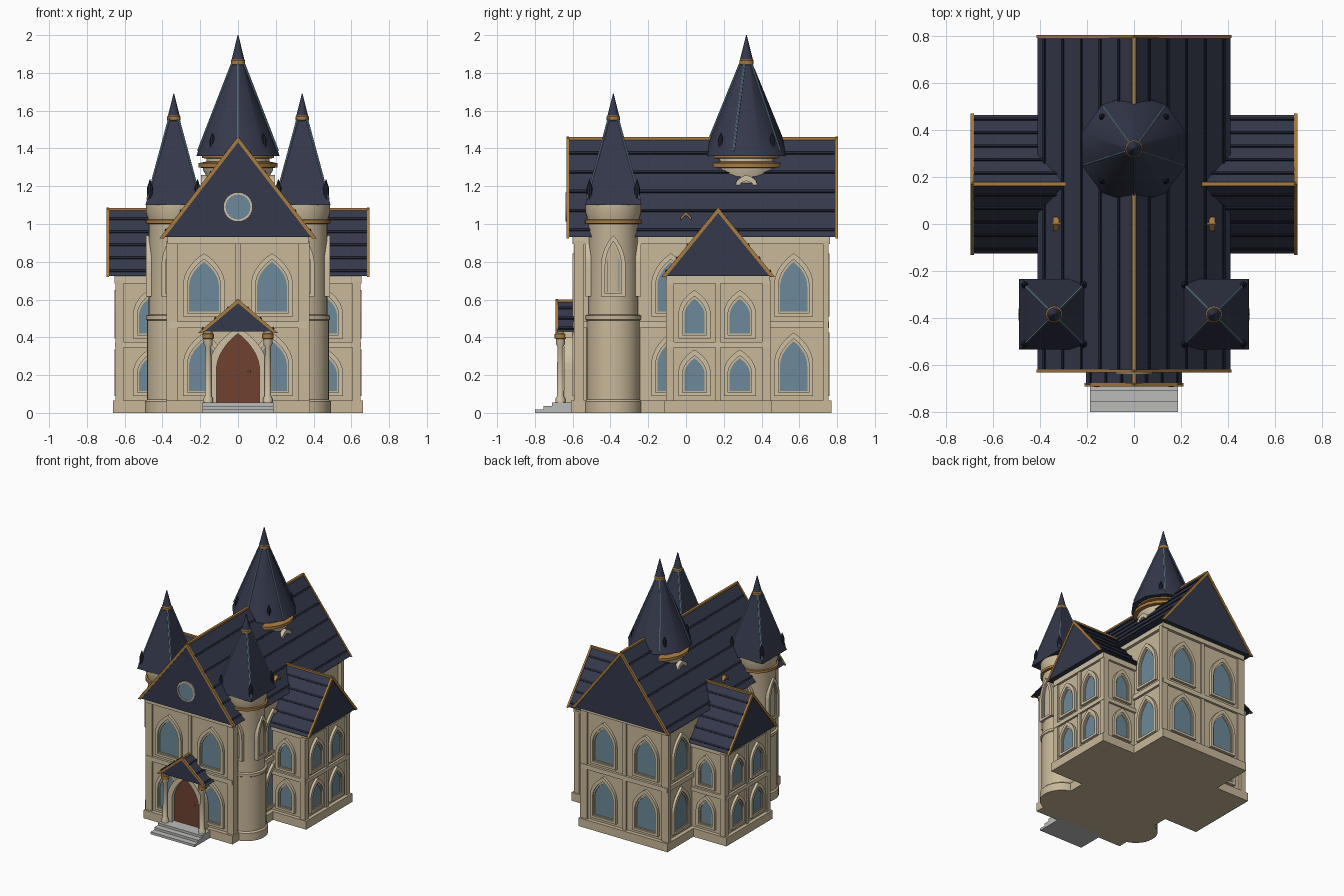
import bpy, bmesh, math
from mathutils import Vector, Matrix

cube = bpy.data.objects.get("Cube")
if cube:
    bpy.data.objects.remove(cube)


def material(name, r, g, b):
    m = bpy.data.materials.new(name)
    m.use_nodes = True
    m.diffuse_color = (r, g, b, 1)
    m.node_tree.nodes["Principled BSDF"].inputs["Base Color"].default_value = (r, g, b, 1)
    return m


STONE = material("sandstone", .58, .48, .32)
TRIM = material("pale stone trim", .62, .53, .37)
SLATE = material("navy slate", .034, .04, .07)
DARK = material("dark slate ribs", .016, .019, .032)
GLASS = material("blue glass", .15, .25, .32)
GOLD = material("old gold", .4, .2, .05)
WOOD = material("brown door wood", .16, .055, .03)
GREY = material("step stone", .5, .5, .49)


def finish(name, bm, mat, smooth=False):
    bmesh.ops.recalc_face_normals(bm, faces=bm.faces[:])
    mesh = bpy.data.meshes.new(name)
    bm.to_mesh(mesh)
    bm.free()
    mesh.materials.append(mat)
    ob = bpy.data.objects.new(name, mesh)
    bpy.context.collection.objects.link(ob)
    if smooth:
        bpy.ops.object.select_all(action='DESELECT')
        ob.select_set(True)
        bpy.context.view_layer.objects.active = ob
        bpy.ops.object.shade_smooth_by_angle(angle=math.radians(35))
    return ob


def box(name, x0, x1, y0, y1, z0, z1, mat):
    bm = bmesh.new()
    mid = Matrix.Translation(((x0 + x1) / 2, (y0 + y1) / 2, (z0 + z1) / 2))
    bmesh.ops.create_cube(bm, size=1, matrix=mid @ Matrix.Diagonal((x1 - x0, y1 - y0, z1 - z0, 1)))
    return finish(name, bm, mat)


def panel(name, pts, origin, angle, w0, w1, mat, hole=None):
    """Outline (along wall, height) extruded along the outward direction; optional hole outline."""
    a = math.radians(angle)
    n, u = Vector((math.cos(a), math.sin(a), 0)), Vector((-math.sin(a), math.cos(a), 0))
    base = Vector((origin[0], origin[1], 0))
    bm = bmesh.new()

    def loop(points, w):
        return [bm.verts.new(base + u * p[0] + n * w + Vector((0, 0, p[1]))) for p in points]

    def bridge(a_loop, b_loop):
        k = len(a_loop)
        for i in range(k):
            j = (i + 1) % k
            bm.faces.new((a_loop[i], a_loop[j], b_loop[j], b_loop[i]))

    back, front = loop(pts, w0), loop(pts, w1)
    bridge(back, front)
    if hole:
        hb, hf = loop(hole, w0), loop(hole, w1)
        bridge(hb, hf)
        bridge(front, hf)
        bridge(back, hb)
    else:
        bm.faces.new(front)
        bm.faces.new(back[::-1])
    return finish(name, bm, mat)


def lathe(name, x, y, profile, mat, n=32, turn=0):
    bm = bmesh.new()
    rings = []
    for r, z in profile:
        rings.append([bm.verts.new((x + r * math.cos(t), y + r * math.sin(t), z))
                      for t in (2 * math.pi * i / n + math.radians(turn) for i in range(n))])
    for a, b in zip(rings, rings[1:]):
        for i in range(n):
            j = (i + 1) % n
            bm.faces.new((a[i], a[j], b[j], b[i]))
    bm.faces.new(rings[0][::-1])
    bm.faces.new(rings[-1])
    return finish(name, bm, mat, n > 8)


def rod(name, p0, p1, r, mat):
    p0, p1 = Vector(p0), Vector(p1)
    d = p1 - p0
    bm = bmesh.new()
    m = Matrix.Translation((p0 + p1) / 2) @ d.to_track_quat('Z', 'Y').to_matrix().to_4x4()
    bmesh.ops.create_cone(bm, cap_ends=True, segments=6, radius1=r, radius2=r, depth=d.length, matrix=m)
    return finish(name, bm, mat)


def arch(c, half, z0, z1, spring=.5):
    """Pointed arch outline."""
    zs = z0 + (z1 - z0) * spring
    right = [(math.cos(t), math.sin(t)) for t in (math.pi / 2 * i / 8 for i in range(8))]
    pts = [(half * (1 - (1 - x) * .75 - .25 * y ** 3), zs + (z1 - zs) * (.7 * y + .3 * (1 - x))) for x, y in right]
    pts = [(c + x, z) for x, z in pts]
    return [(c - half, z0), (c + half, z0)] + pts + [(c, z1)] + [(2 * c - x, z) for x, z in pts[::-1]]


def window(name, origin, angle, c, half, z0, z1, wall):
    inner = arch(c, half - .022, z0 + .018, z1 - .032)
    panel(name + "_glass", inner, origin, angle, wall - .01, wall + .003, GLASS)
    panel(name + "_frame", arch(c, half, z0, z1), origin, angle, wall - .01, wall + .02, TRIM, inner)
    panel(name + "_inner_frame", inner, origin, angle, wall - .01, wall + .01, STONE,
          arch(c, half - .031, z0 + .026, z1 - .047))


def gable_roof(name, origin, angle, half, eave, top, w0, w1, ribs, both=False):
    panel(name, [(-half, eave), (half, eave), (0, top)], origin, angle, w0, w1, SLATE)
    k = (top - eave) / half
    g = .018
    chevron = [(-half - .006, eave - .006), (-half + g, eave - .006), (0, top - g * k),
               (half - g, eave - .006), (half + .006, eave - .006), (0, top + .008)]
    for w in ([w0, w1] if both else [w1]):
        panel(name + "_rake", chevron, origin, angle, w - .008, w + .006, GOLD)
    r = .009
    panel(name + "_ridge", [(-r, top - r), (r, top - r), (r, top + r / 2), (-r, top + r / 2)],
          origin, angle, w0, w1, GOLD)
    for s in (-1, 1):
        for i in range(ribs):
            t = (i + .8) / ribs * .97
            x, z = s * half * t, top - (top - eave) * t
            panel(name + "_rib", [(x - .008, z), (x, z - .008), (x + .008, z), (x, z + .012)],
                  origin, angle, w0 + .01, w1 - .01, DARK)


# Main hall: plinth, walls, ledges, corner piers
MX, MY0, MY1 = .35, -.58, .74
for nm, g, z0, z1, mt in (("plinth", .03, 0, .065, STONE), ("walls", 0, 0, .93, STONE),
                          ("ledge", .018, .45, .485, TRIM), ("cornice", .022, .895, .93, TRIM)):
    box("hall_" + nm, -MX - g, MX + g, MY0 - g, MY1 + g, z0, z1, mt)
for x in (-MX, 0, MX):
    for y in (MY0, MY1):
        w = .028 if x else .014
        box("hall_pier", x - w if x <= 0 else x - .03, x + w if x >= 0 else x + .03,
            y - .014, y + .014 if not x else y + (.04 if y < 0 else .014), 0, .91, STONE)
gable_roof("hall_roof", (0, 0), -90, .41, .93, 1.455, -.797, .627, 5, True)

LEVELS = ((.09, .425), (.51, .845))
for z0, z1 in LEVELS:
    for c in (-.18, .18):
        window("front_window", (0, 0), -90, c, .11, z0, z1, -MY0)
        window("back_window", (0, 0), 90, c, .11, z0, z1, MY1)
    for s, ang in ((1, 0), (-1, 180)):
        for y in (-.08, .57):
            window("side_window", (0, 0), ang, s * y, .103, z0, z1, MX)

# Round gable window
circle = [(math.cos(2 * math.pi * i / 24), math.sin(2 * math.pi * i / 24)) for i in range(24)]
disc = [(.066 * x, 1.09 + .066 * y) for x, y in circle]
panel("round_window_glass", disc, (0, 0), -90, .62, .632, GLASS)
panel("round_window_ring", [(.078 * x, 1.09 + .078 * y) for x, y in circle], (0, 0), -90, .62, .638, TRIM, disc)

# Side wings
WY0, WY1, WX = -.085, .425, .635
for s, ang in ((1, 0), (-1, 180)):
    for nm, g, z0, z1, mt in (("plinth", .028, 0, .065, STONE), ("walls", 0, 0, .73, STONE),
                              ("ledge", .016, .345, .375, TRIM), ("cornice", .018, .685, .725, TRIM)):
        xs = sorted((s * .2, s * (WX + g)))
        box("wing_" + nm, *xs, WY0 - g, WY1 + g, z0, z1, mt)
    for y in (WY0, .17, WY1):
        xs = sorted((s * (WX - .03), s * (WX + .013)))
        h = .013 if y == .17 else .022
        box("wing_pier", *xs, y - h, y + h, 0, .7, STONE)
    gable_roof("wing_roof", (0, .17), ang, .295, .725, 1.08, .25, .69, 5)
    for z0, z1 in ((.09, .335), (.395, .65)):
        for y in (.045, .285):
            window("wing_end_window", (0, 0), ang, s * y, .085, z0, z1, WX)
        window("wing_front_window", (0, 0), -90, s * .475, .08, z0, z1, -WY0)
        window("wing_back_window", (0, 0), 90, -s * .475, .08, z0, z1, WY1)
    # Small gilded crest on the hall roof slope
    panel("roof_crest", [(-.03, 1.02), (0, 1.05), (.03, 1.02), (.03, 1.035), (0, 1.065), (-.03, 1.035)],
          (0, 0), ang, .32, .345, GOLD)
    rod("roof_crest_bar", (s * .31, 0, 1.05), (s * .35, 0, 1.05), .008, GOLD)

# Front corner towers
TY = -.385
for s in (-1, 1):
    tx = s * .34
    lathe("tower_shaft", tx, TY, [(.153, 0), (.153, .06), (.142, .07), (.142, .49), (.148, .495), (.148, .515),
                                  (.133, .52), (.133, 1.0), (.138, 1.03), (.148, 1.06), (.148, 1.105)], STONE)
    lathe("tower_gold_band", tx, TY, [(.13, 1.0), (.15, 1.003), (.15, 1.022), (.13, 1.025)], GOLD)
    for a in range(0, 360, 90):
        window("tower_window", (tx, TY), a, 0, .065, .615, .94, .127)
    q = math.sqrt(2)
    lathe("tower_roof", tx, TY, [(.15 * q, 1.1), (.143 * q, 1.125), (.108 * q, 1.26), (.024 * q, 1.56)], SLATE, 4, 45)
    lathe("tower_roof_ring", tx, TY, [(.03, 1.545), (.036, 1.55), (.036, 1.568), (.03, 1.575)], GOLD, 16)
    lathe("tower_finial", tx, TY, [(.032, 1.57), (.002, 1.69)], SLATE, 16)
    for i in (-1, 1):
        for j in (-1, 1):
            rod("tower_roof_hip", (tx + i * .14, TY + j * .14, 1.13), (tx + i * .024, TY + j * .024, 1.56), .006, GLASS)
            lathe("tower_spike", tx + i * .126, TY + j * .126,
                  [(.016, 1.11), (.016, 1.19), (.002, 1.235)], DARK, 8)

# Great rear spire
SY = .32
lathe("spire_drum", 0, SY, [(.15, 1.15), (.165, 1.25), (.185, 1.285), (.185, 1.31), (.168, 1.32), (.168, 1.38)], TRIM, 20)
lathe("spire_gold_band", 0, SY, [(.18, 1.295), (.21, 1.3), (.21, 1.322), (.17, 1.33)], GOLD, 20)
lathe("spire_eave_band", 0, SY, [(.165, 1.345), (.19, 1.35), (.19, 1.362), (.165, 1.37)], GOLD, 20)
lathe("spire_roof", 0, SY, [(.232, 1.36), (.222, 1.385), (.032, 1.85)], SLATE, 10, 54)
lathe("spire_ring", 0, SY, [(.032, 1.84), (.038, 1.845), (.038, 1.865), (.032, 1.872)], GOLD, 16)
lathe("spire_finial", 0, SY, [(.034, 1.87), (.002, 2.0)], SLATE, 16)
for i in range(5):
    a = math.radians(54 + 72 * i)
    c, d = math.cos(a), math.sin(a)
    rod("spire_hip", (.222 * c, SY + .222 * d, 1.387), (.033 * c, SY + .033 * d, 1.85), .006, GLASS)
for i in (-1, 1):
    for j in (-1, 1):
        lathe("spire_spike", i * .136, SY + j * .136, [(.014, 1.38), (.014, 1.45), (.002, 1.48)], DARK, 8)
    window("spire_window", (0, SY), 0 if i > 0 else 180, 0, .055, 1.17, 1.26, .175)

# Entrance porch, door and steps
gable_roof("porch_roof", (0, 0), -90, .205, .43, .595, .56, .685, 3)
door = arch(0, .115, .05, .42, .45)
panel("door", door, (0, 0), -90, .58, .615, WOOD)
panel("door_frame", arch(0, .155, .05, .455, .45), (0, 0), -90, .57, .645, TRIM, door)
lathe("door_knob", .06, -.617, [(.006, .215), (.006, .227)], GOLD, 8)
for s in (-1, 1):
    lathe("porch_column", s * .158, -.665, [(.026, .04), (.026, .075), (.018, .09), (.016, .35),
                                            (.024, .365), (.024, .43)], TRIM, 16)
    lathe("porch_capital", s * .158, -.665, [(.022, .39), (.03, .395), (.03, .418), (.022, .425)], GOLD, 16)
    box("porch_beam", s * .158 - .018, s * .158 + .018, -.67, -.58, .4, .435, TRIM)
for i in range(3):
    box("entrance_step", -.188, .188, -.8 + .045 * i, -.58, .018 * i, .018 * (i + 1), GREY)
